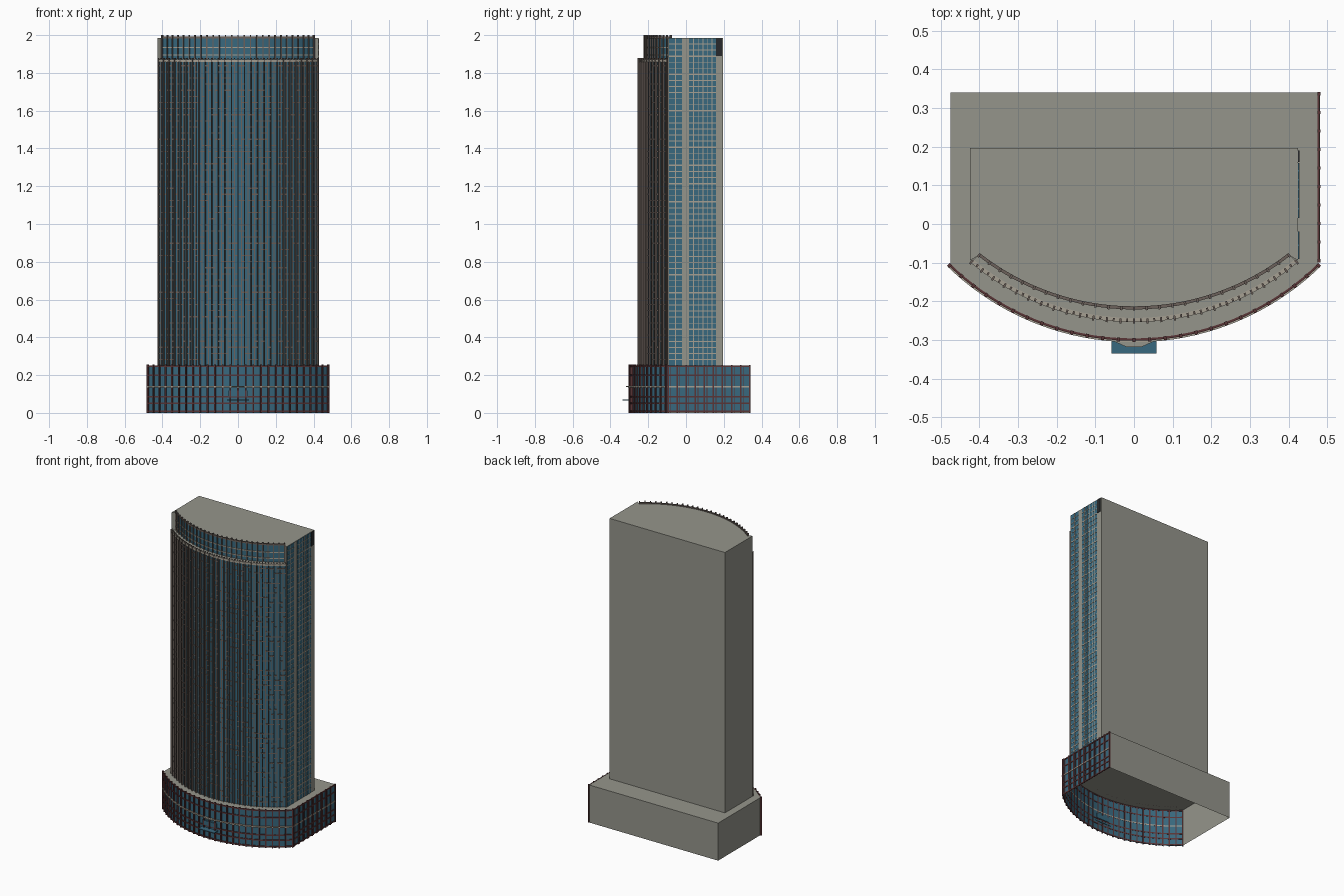
import bpy, bmesh, math, random
from mathutils import Vector

random.seed(4)
if "Cube" in bpy.data.objects:
    bpy.data.objects.remove(bpy.data.objects["Cube"])


def material(name, rgb):
    m = bpy.data.materials.new(name)
    m.use_nodes = True
    m.diffuse_color = (*rgb, 1)
    m.node_tree.nodes["Principled BSDF"].inputs["Base Color"].default_value = (*rgb, 1)
    return m


STONE = material("warm grey stone", (0.30, 0.30, 0.26))
GLASS = material("blue glass", (0.04, 0.14, 0.21))
BRONZE = material("bronze mullion", (0.15, 0.12, 0.105))
MAROON = material("maroon frame", (0.10, 0.035, 0.037))
BEIGE = material("beige trim", (0.38, 0.35, 0.29))
DARK = material("dark vent", (0.02, 0.022, 0.025))


class Arc:
    """Front-facing arc through two end points and a middle point."""

    def __init__(self, half, y_end, y_mid):
        sag = y_end - y_mid
        self.r = (half * half + sag * sag) / (2 * sag)
        self.cy = y_mid + self.r
        self.span = math.asin(half / self.r)

    def point(self, t, out=0.0):
        a = (2 * t - 1) * self.span
        r = self.r + out
        return (r * math.sin(a), self.cy - r * math.cos(a))

    def points(self, n, t0=0.0, t1=1.0, out=0.0):
        return [self.point(t0 + (t1 - t0) * i / n, out) for i in range(n + 1)]


def prism(bm, plan, z0, z1, bottom=True):
    low = [bm.verts.new((x, y, z0)) for x, y in plan]
    top = [bm.verts.new((x, y, z1)) for x, y in plan]
    for i in range(len(plan)):
        j = (i + 1) % len(plan)
        bm.faces.new((low[i], low[j], top[j], top[i]))
    bm.faces.new(top)
    if bottom:
        bm.faces.new(low[::-1])


def box(bm, x0, x1, y0, y1, z0, z1):
    prism(bm, [(x0, y0), (x1, y0), (x1, y1), (x0, y1)], z0, z1)


def band(bm, arc, z0, z1, inner, outer, t0=0.0, t1=1.0, n=40):
    """Curved horizontal rail following the arc."""
    for i in range(n):
        a, b = (t0 + (t1 - t0) * k / n for k in (i, i + 1))
        prism(bm, [arc.point(a, outer), arc.point(b, outer),
                   arc.point(b, inner), arc.point(a, inner)], z0, z1)


def post(bm, arc, t, width, inner, outer, z0, z1):
    """Vertical mullion standing on the arc."""
    dt = width / (4 * arc.span * arc.r)
    band(bm, arc, z0, z1, inner, outer, t - dt, t + dt, 1)


def finish(name, bm, mats, rule=None):
    bm.normal_update()
    if rule:
        for f in bm.faces:
            f.material_index = rule(f)
    me = bpy.data.meshes.new(name)
    bm.to_mesh(me)
    bm.free()
    for m in mats:
        me.materials.append(m)
    ob = bpy.data.objects.new(name, me)
    bpy.context.collection.objects.link(ob)
    return ob


def curved_front(f):
    return 1 if f.normal.y < -0.3 and abs(f.normal.z) < 0.5 else 0


BASE_TOP, WALL_TOP, ROOF, TOP = 0.25, 1.87, 1.985, 2.0
base_arc = Arc(0.475, -0.105, -0.297)
wall_arc = Arc(0.418, -0.095, -0.247)
crown_arc = Arc(0.40, -0.08, -0.217)

# Podium: open-bottomed shell with a glazed curved front
bm = bmesh.new()
prism(bm, base_arc.points(40) + [(0.475, 0.34), (-0.475, 0.34)], 0, BASE_TOP, bottom=False)
finish("podium", bm, [STONE, GLASS], curved_front)

bm = bmesh.new()
box(bm, 0.474, 0.477, -0.10, 0.338, 0.005, BASE_TOP - 0.003)
finish("podium_side_glass", bm, [GLASS])

# Podium frames on the curved front and the glazed side
bm = bmesh.new()
for i in range(27):
    post(bm, base_arc, i / 26, 0.008, -0.002, 0.008, 0, 0.256)
for z in (0.008, 0.05, 0.085, 0.2, 0.247):
    band(bm, base_arc, z - 0.004, z + 0.004, -0.001, 0.005)
    box(bm, 0.475, 0.480, -0.10, 0.34, z - 0.004, z + 0.004)
for i in range(10):
    y = -0.095 + i * 0.048
    box(bm, 0.475, 0.482, y - 0.004, y + 0.004, 0, 0.254)
    if i < 9:
        box(bm, 0.475, 0.480, y + 0.012, y + 0.016, 0, BASE_TOP)
finish("podium_frames", bm, [MAROON])

bm = bmesh.new()
band(bm, base_arc, 0.135, 0.143, -0.001, 0.009)
box(bm, 0.475, 0.481, -0.10, 0.34, 0.135, 0.143)
finish("podium_belt", bm, [BEIGE])

# Entrance canopies
bm = bmesh.new()
box(bm, -0.058, 0.058, -0.335, -0.292, 0.066, 0.071)
box(bm, -0.05, 0.05, -0.303, -0.292, 0.088, 0.118)
finish("entrance_canopy", bm, [GLASS])
bm = bmesh.new()
prism(bm, [(-0.06, -0.30), (-0.02, -0.318), (0.02, -0.318), (0.06, -0.30)], 0.137, 0.142)
finish("upper_canopy", bm, [STONE])

# Tower slab with recessed glazed crown between stone corners
bm = bmesh.new()
corners = [(0.425, -0.095), (0.425, 0.197), (-0.425, 0.197), (-0.425, -0.095)]
prism(bm, crown_arc.points(40) + corners, BASE_TOP, ROOF)
finish("tower", bm, [STONE, GLASS],
       lambda f: curved_front(f) if abs(f.calc_center_median().x) < 0.4 else 0)

# Curved curtain wall
bm = bmesh.new()
prism(bm, wall_arc.points(40) + crown_arc.points(40, out=-0.01)[::-1], BASE_TOP, WALL_TOP)
finish("curtain_wall", bm, [STONE, GLASS], curved_front)

bm = bmesh.new()
COUNT = 52
for i in range(COUNT + 1):
    deep = 0.011 if i % 2 == 0 else 0.005
    post(bm, wall_arc, i / COUNT, 0.005, -0.002, deep, BASE_TOP, WALL_TOP + 0.008)
finish("wall_mullions", bm, [BRONZE])

# Broken floor lines on the curtain wall
bm = bmesh.new()
FLOORS = 50
for k in range(1, FLOORS):
    z = BASE_TOP + (WALL_TOP - BASE_TOP) * k / FLOORS
    for i in range(COUNT):
        if random.random() < 0.5:
            band(bm, wall_arc, z - 0.003, z + 0.003, -0.002, 0.003, i / COUNT, (i + 1) / COUNT, 1)
finish("floor_lines", bm, [BRONZE])

bm = bmesh.new()
band(bm, wall_arc, WALL_TOP - 0.012, WALL_TOP + 0.002, -0.004, 0.007)
finish("wall_coping", bm, [BEIGE])

# Crown posts and rails
bm = bmesh.new()
for i in range(27):
    post(bm, crown_arc, i / 26, 0.006, -0.004, 0.007, WALL_TOP, TOP)
band(bm, crown_arc, 1.982, 1.992, -0.004, 0.004)
finish("crown_posts", bm, [BRONZE])
bm = bmesh.new()
for z in (1.895, 1.935):
    band(bm, crown_arc, z - 0.003, z + 0.003, -0.001, 0.004)
finish("crown_rails", bm, [BEIGE])

# Glazed tower side: two window strips with a stone pier between
bm = bmesh.new()
strips = [(-0.09, -0.02), (0.015, 0.158)]
for y0, y1 in strips:
    box(bm, 0.424, 0.4265, y0, y1, BASE_TOP, ROOF - 0.002)
finish("side_glass", bm, [GLASS])

bm = bmesh.new()
for y0, y1 in strips:
    for k in range(1, 54):
        z = BASE_TOP + (ROOF - BASE_TOP) * k / 54
        h = 0.0035 if k % 3 == 0 else 0.002
        box(bm, 0.425, 0.428, y0, y1, z - h, z + h)
for y in (-0.055, 0.04, 0.065, 0.09, 0.115, 0.138):
    box(bm, 0.425, 0.4285, y - 0.002, y + 0.002, BASE_TOP, ROOF - 0.002)
finish("side_grid", bm, [BEIGE])

# Dark vent near the top of the side
bm = bmesh.new()
box(bm, 0.424, 0.428, 0.16, 0.19, 1.89, 1.983)
finish("side_vent", bm, [DARK])
